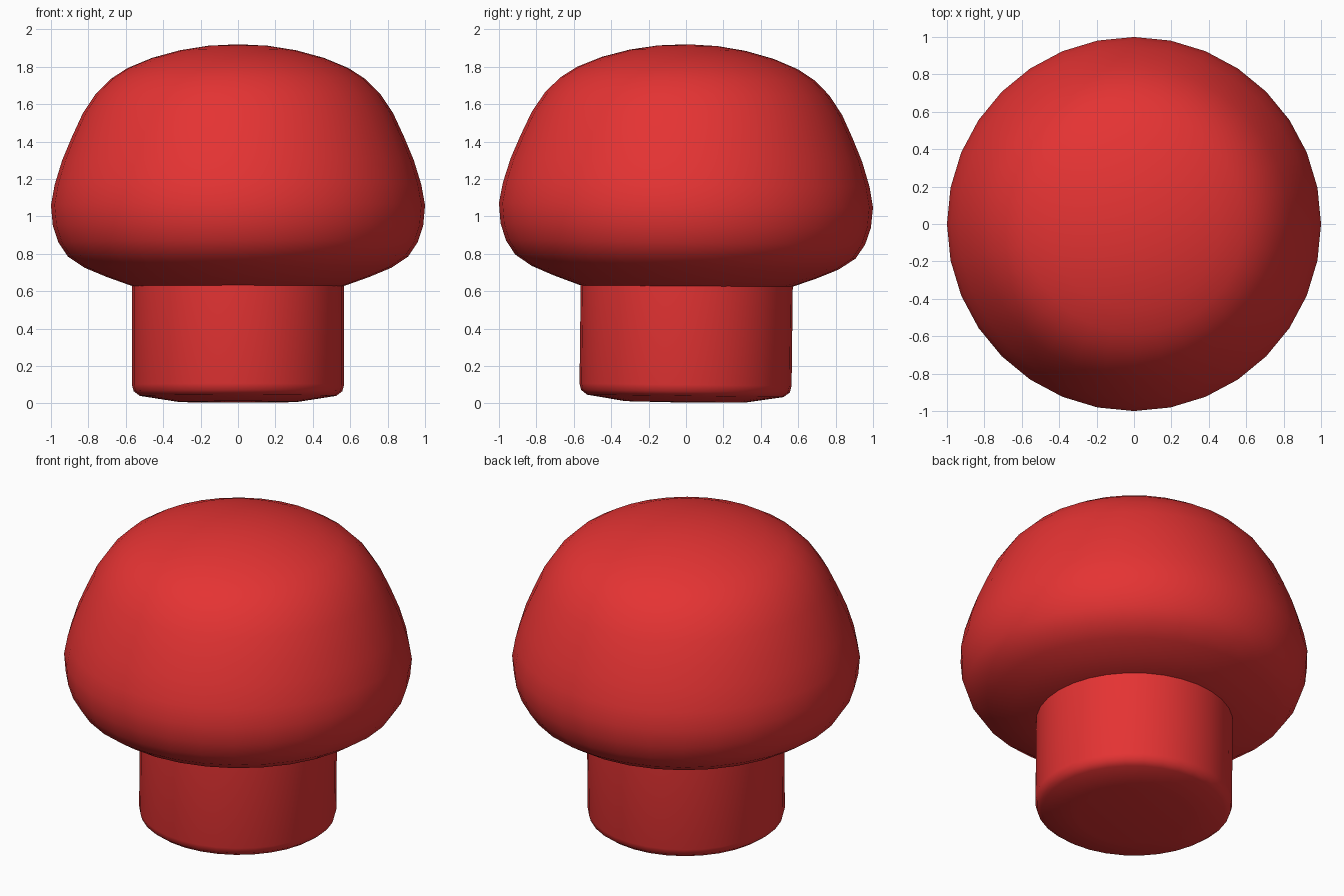
import bpy
import bmesh
import math
from mathutils import Matrix

if "Cube" in bpy.data.objects:
    bpy.data.objects.remove(bpy.data.objects["Cube"], do_unlink=True)

SIDES = 32
TILT = -0.012

# One red for the whole model
red = bpy.data.materials.new("red")
red.use_nodes = True
colour = (0.78, 0.033, 0.033, 1)
red.diffuse_color = colour
red.node_tree.nodes["Principled BSDF"].inputs["Base Color"].default_value = colour


def lathe(name, profile, pivot_z, sharp_angle):
    """Spin a (radius, height) profile about z, leaning slightly about pivot_z."""
    bm = bmesh.new()
    verts = [bm.verts.new((0, -r, z - pivot_z)) for r, z in profile]
    edges = [bm.edges.new(pair) for pair in zip(verts, verts[1:])]
    bmesh.ops.spin(bm, geom=verts + edges, cent=(0, 0, 0), axis=(0, 0, 1),
                   angle=math.tau, steps=SIDES)
    bmesh.ops.remove_doubles(bm, verts=bm.verts, dist=0.0005)
    bmesh.ops.dissolve_degenerate(bm, edges=bm.edges, dist=0.0005)
    bmesh.ops.recalc_face_normals(bm, faces=bm.faces)
    bmesh.ops.rotate(bm, verts=bm.verts, cent=(0, 0, 0),
                     matrix=Matrix.Rotation(TILT, 3, "X"))
    mesh = bpy.data.meshes.new(name)
    bm.to_mesh(mesh)
    bm.free()
    mesh.materials.append(red)
    obj = bpy.data.objects.new(name, mesh)
    obj.location.z = pivot_z
    bpy.context.collection.objects.link(obj)
    bpy.ops.object.select_all(action="DESELECT")
    obj.select_set(True)
    bpy.context.view_layer.objects.active = obj
    bpy.ops.object.shade_smooth_by_angle(angle=math.radians(sharp_angle))
    return obj


# Domed cap with a tucked-in underside
lathe("cap", [
    (0, 1.92), (0.16, 1.912), (0.31, 1.888), (0.46, 1.847), (0.59, 1.793),
    (0.68, 1.735), (0.76, 1.655), (0.83, 1.55), (0.89, 1.42), (0.94, 1.30),
    (0.98, 1.17), (1.0, 1.06), (0.99, 0.95), (0.96, 0.86), (0.91, 0.785),
    (0.82, 0.725), (0.70, 0.675), (0.56, 0.625), (0, 0.60)], 1.07, 60)

# Short round stem with a softened, slightly bulging foot
lathe("stem", [
    (0, 0.70), (0.567, 0.70), (0.567, 0.10), (0.558, 0.065), (0.525, 0.04),
    (0.32, 0.008), (0, 0.004)], 0.3, 70)
